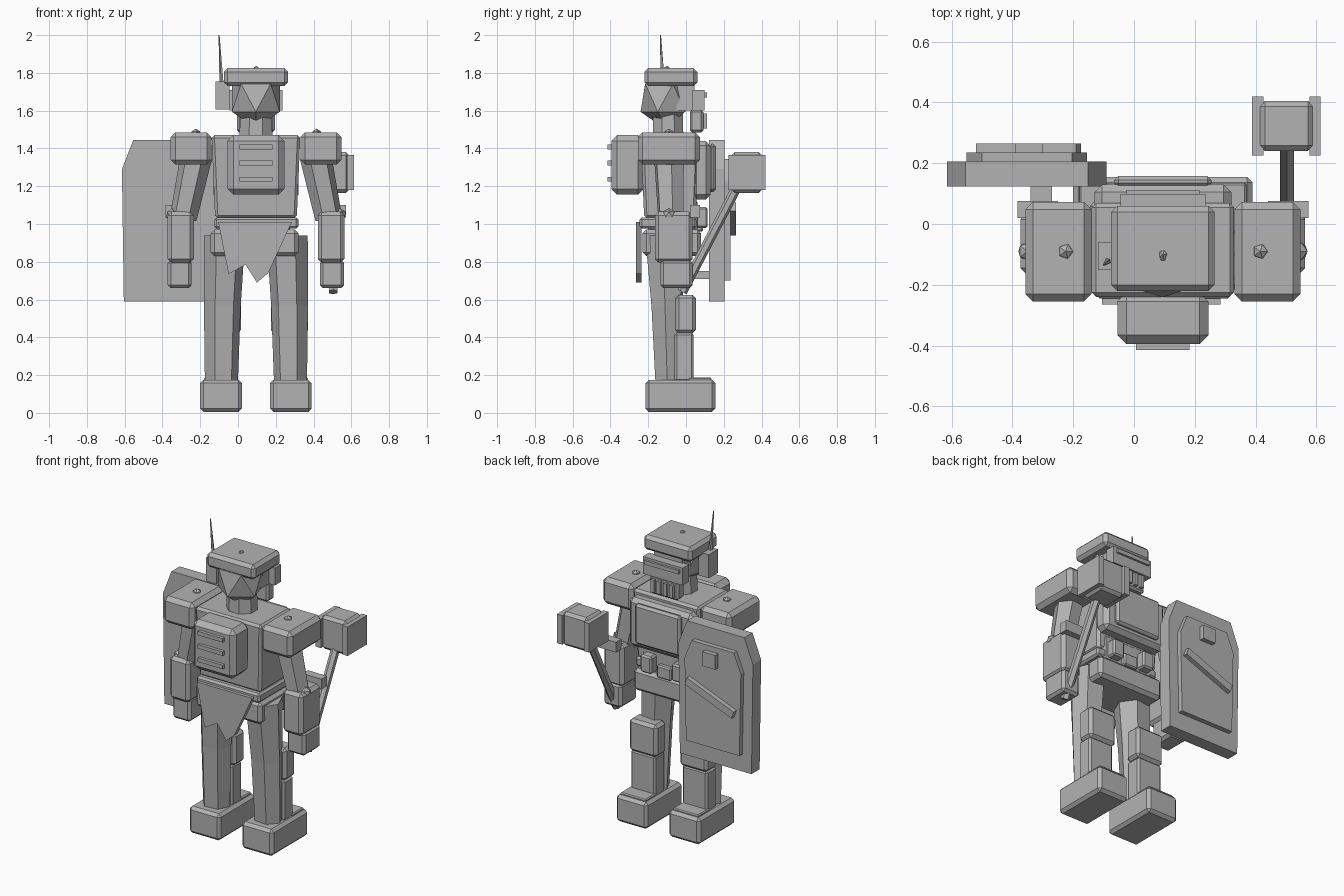
import bpy, bmesh, math
from mathutils import Vector, Matrix

if "Cube" in bpy.data.objects:
    bpy.data.objects.remove(bpy.data.objects["Cube"])

CX = 0.095   # centre line of the body
grey = bpy.data.materials.new("plain_grey")
grey.diffuse_color = (0.45, 0.45, 0.45, 1)
grey.use_nodes = True
grey.node_tree.nodes["Principled BSDF"].inputs["Base Color"].default_value = grey.diffuse_color


def finish(name, bm):
    bmesh.ops.recalc_face_normals(bm, faces=bm.faces[:])
    me = bpy.data.meshes.new(name)
    bm.to_mesh(me)
    bm.free()
    me.materials.append(grey)
    ob = bpy.data.objects.new(name, me)
    bpy.context.collection.objects.link(ob)
    return ob


def box(name, x, y, z, bevel=0.0, taper=(1, 1)):
    """Chamfered box from ranges; taper scales the bottom face."""
    bm = bmesh.new()
    bmesh.ops.create_cube(bm, size=1)
    size = [abs(r[1] - r[0]) for r in (x, y, z)]
    mid = [(r[1] + r[0]) / 2 for r in (x, y, z)]
    for v in bm.verts:
        t = taper if v.co.z < 0 else (1, 1)
        v.co = (mid[0] + v.co.x * size[0] * t[0],
                mid[1] + v.co.y * size[1] * t[1], mid[2] + v.co.z * size[2])
    if bevel:
        bmesh.ops.bevel(bm, geom=bm.edges[:], offset=bevel, segments=1,
                        affect='EDGES')
    return finish(name, bm)


def loft(name, rings, sides, turn=0.0):
    """Stack of (x, y, z, rx, ry) rings joined into one faceted solid."""
    bm = bmesh.new()
    loops = []
    for cx, cy, z, rx, ry in rings:
        angles = [turn + math.tau * i / sides for i in range(sides)]
        loops.append([bm.verts.new((cx + rx * math.cos(a),
                                    cy + ry * math.sin(a), z)) for a in angles])
    for a, b in zip(loops, loops[1:]):
        for i in range(sides):
            j = (i + 1) % sides
            bm.faces.new((a[i], a[j], b[j], b[i]))
    bm.faces.new(loops[0])
    bm.faces.new(loops[-1])
    return finish(name, bm)


def rod(name, p, q, r1, r2, sides):
    """Tapered bar between two points."""
    p, q = Vector(p), Vector(q)
    d = q - p
    m = Matrix.Translation((p + q) / 2) @ d.to_track_quat('Z', 'Y').to_matrix().to_4x4()
    bm = bmesh.new()
    bmesh.ops.create_cone(bm, cap_ends=True, segments=sides, radius1=r1,
                          radius2=r2, depth=d.length, matrix=m)
    return finish(name, bm)


def plate(name, outline, y0, y1):
    """Outline in x and z, given thickness along y."""
    bm = bmesh.new()
    a = [bm.verts.new((x, y0, z)) for x, z in outline]
    b = [bm.verts.new((x, y1, z)) for x, z in outline]
    bm.faces.new(a)
    bm.faces.new(b)
    for i in range(len(a)):
        j = (i + 1) % len(a)
        bm.faces.new((a[i], a[j], b[j], b[i]))
    return finish(name, bm)


def stud(name, centre, r):
    bm = bmesh.new()
    bmesh.ops.create_icosphere(bm, subdivisions=1, radius=r,
                               matrix=Matrix.Translation(centre))
    return finish(name, bm)


def span(a, b, s=1):
    """Range of x measured from the body centre line, mirrored by s."""
    return (CX + s * a, CX + s * b)


# limbs, mirrored on both sides
for s, side in ((-1, "left"), (1, "right")):
    box(side + "_foot", span(.075, .295, s), (-.215, .155), (.005, .175), .018)
    box(side + "_toe_cap", span(.095, .275, s), (.015, .135), (.165, .187), .006)
    loft(side + "_leg", [(CX + s * .183, -.09, .16, .088, .078),
                         (CX + s * .178, -.10, .565, .098, .09),
                         (CX + s * .165, -.11, .94, .11, .115)], 6,
         math.radians(-7 if s > 0 else 7))
    box(side + "_shin_guard", span(.095, .27, s), (-.06, .04), (.165, .425), .012)
    box(side + "_knee_pad", span(.08, .275, s), (-.055, .052), (.42, .625), .018)
    box(side + "_shoulder", span(.235, .452, s), (-.255, .073), (1.315, 1.485), .025)
    stud(side + "_shoulder_stud", (CX + s * .32, -.09, 1.478), .027)
    rod(side + "_upper_arm", (CX + s * .315, -.09, 1.36),
        (CX + s * .385, -.08, 1.03), .085, .072, 6)
    stud(side + "_elbow_stud", (CX + s * .445, -.09, 1.05), .034)
    box(side + "_forearm", span(.328, .468, s), (-.165, .035), (.795, 1.065), .02)
    box(side + "_arm_guard", span(.345, .478, s), (.02, .075), (1.035, 1.10))
    box(side + "_hand", span(.34, .467, s), (-.135, .035), (.66, .81), .016)
    box(side + "_belt_pouch", span(.07, .15, s), (.02, .115), (.98, 1.09), .01)

# torso
box("chest", span(-.235, .235), (-.24, .07), (1.03, 1.47), .015, (.92, .88))
box("breast_block", span(-.225, .225), (.03, .13), (1.13, 1.44), .025)
box("breast_plate", span(-.16, .16), (.12, .158), (1.17, 1.425), .014)
box("abdomen", span(-.18, .18), (-.2, .06), (.94, 1.13), .015)
box("belt", span(-.22, .225), (-.245, .055), (.975, 1.035), .012)
box("pelvis", span(-.24, .225), (-.23, .08), (.83, .97), .02)
box("belt_buckle", span(-.05, .05), (.04, .09), (.96, 1.04), .008)
plate("torn_cloth", [(-.105, 1.01), (.285, 1.01), (.16, .74), (.1, .69),
                     (.04, .785), (-.05, .735)], -.265, -.235)

# backpack with vent slats
box("backpack", span(-.15, .15), (-.395, -.225), (1.155, 1.47), .03)
for i in range(3):
    box("vent_slat", span(-.088, .088), (-.415, -.385),
        (1.225 + i * .085, 1.25 + i * .085))

# head
loft("neck", [(CX, -.095, 1.45, .095, .088), (CX, -.095, 1.58, .09, .085)], 8,
     math.pi / 8)
skull = stud("skull", (0, 0, 0), 1)
skull.data.transform(Matrix.Translation((CX, -.11, 1.668))
                     @ Matrix.Diagonal((.149, .146, .165, 1)))
# turn facets so one lower corner points straight back
low = min((v for v in skull.data.vertices if 1.57 < v.co.z < 1.62),
          key=lambda v: v.co.y)
ang = -math.pi / 2 - math.atan2((low.co.y + .11) / .146, (low.co.x - CX) / .149)
pivot = Matrix.Translation((CX, -.11, 0))
skull.data.transform(pivot @ Matrix.Rotation(ang, 4, 'Z') @ pivot.inverted())
box("helmet", span(-.17, .17), (-.22, .06), (1.73, 1.825), .02)
stud("helmet_stud", (CX, -.1, 1.822), .015)
box("visor", span(-.14, .14), (.035, .098), (1.60, 1.71))
box("visor_mount", span(-.1, .1), (-.05, .045), (1.6, 1.74))
box("visor_slit", span(-.12, .12), (.09, .112), (1.67, 1.695))
box("mouth_guard", span(-.1, .1), (.02, .092), (1.485, 1.605), .012)
for i in range(4):
    x = -.066 + i * .044
    box("mouth_bar", span(x - .012, x + .012), (.085, .11), (1.505, 1.585))
box("aerial_pod", (-.118, -.045), (-.152, -.06), (1.605, 1.755))
rod("aerial", (-.086, -.122, 1.73), (-.1, -.135, 2.0), .012, .003, 5)


# shield
def shield_outline(hw, z0, z1, cut_x, cut_z):
    c = -.3525
    return [(c - hw + .01, z0), (c + hw - .01, z0), (c + hw, z1 - cut_z),
            (c + hw - cut_x, z1), (c - hw + cut_x, z1), (c - hw, z1 - cut_z)]


plate("shield", shield_outline(.262, .59, 1.445, .06, .155), .123, .205)
plate("shield_panel", shield_outline(.198, .70, 1.345, .05, .12), .2, .235)
plate("shield_bar", [(-.175, 1.07), (-.19, 1.115), (-.52, .985), (-.505, .94)],
      .23, .264)
box("shield_boss", (-.39, -.30), (.225, .264), (1.22, 1.31))
box("shield_grip", (-.34, -.27), (-.03, .13), (.71, .75))

# hammer
rod("hammer_handle", (.503, -.02, .64), (.503, .29, 1.235), .026, .026, 6)
box("hammer_head", (.412, .59), (.24, .405), (1.165, 1.38), .018)
for x in ((.388, .425), (.577, .614)):
    box("hammer_cap", x, (.225, .42), (1.18, 1.365))
